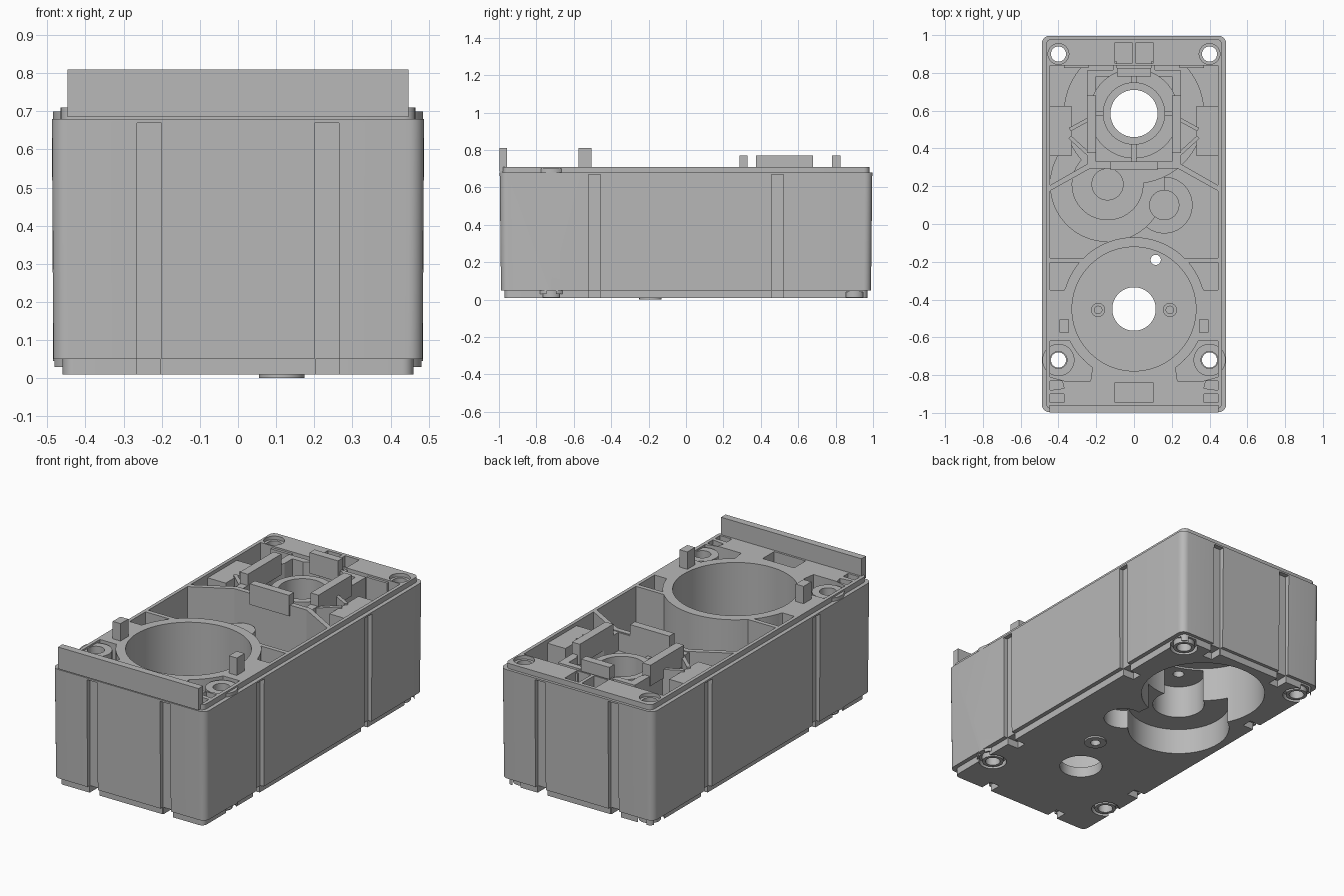
import bpy, bmesh
from math import cos, sin, pi, hypot

old = bpy.data.objects.get("Cube")
if old:
    bpy.data.objects.remove(old, do_unlink=True)

grey = bpy.data.materials.new("plain_grey")
grey.use_nodes = True
COLOR = (0.48, 0.48, 0.48, 1)
grey.diffuse_color = COLOR
grey.node_tree.nodes["Principled BSDF"].inputs["Base Color"].default_value = COLOR


# Solids are tuples: outline, bottom height, top height, scale of the bottom outline
def prism(pts, z0, z1, s=1.0):
    return (pts, z0, z1, s)


def box(x0, x1, y0, y1, z0, z1):
    return prism([(x0, y0), (x1, y0), (x1, y1), (x0, y1)], z0, z1)


def cyl(x, y, r, z0, z1, n=64):
    return prism([(x + r * cos(2 * pi * i / n), y + r * sin(2 * pi * i / n)) for i in range(n)], z0, z1)


def rounded(hx, hy, r, z0, z1, s=1.0, n=6):
    pts = []
    for q, (sx, sy) in enumerate([(1, 1), (-1, 1), (-1, -1), (1, -1)]):
        for i in range(n + 1):
            a = (q + i / n) * pi / 2
            pts.append((sx * (hx - r) + r * cos(a), sy * (hy - r) + r * sin(a)))
    return prism(pts, z0, z1, s)


def wall(x0, y0, x1, y1, t, z0, z1):
    d = hypot(x1 - x0, y1 - y0)
    nx, ny = -(y1 - y0) / d * t / 2, (x1 - x0) / d * t / 2
    return prism([(x0 - nx, y0 - ny), (x1 - nx, y1 - ny), (x1 + nx, y1 + ny), (x0 + nx, y0 + ny)], z0, z1)


def mirror(solids):
    return solids + [([(-x, y) for x, y in reversed(p)], a, b, s) for p, a, b, s in solids]


def build(name, solids):
    bm = bmesh.new()
    for pts, z0, z1, s in solids:
        low = [bm.verts.new((x * s, y * s, z0)) for x, y in pts]
        top = [bm.verts.new((x, y, z1)) for x, y in pts]
        bm.faces.new(low[::-1])
        bm.faces.new(top)
        for i in range(len(pts)):
            j = (i + 1) % len(pts)
            bm.faces.new((low[i], low[j], top[j], top[i]))
    bmesh.ops.recalc_face_normals(bm, faces=bm.faces[:])
    mesh = bpy.data.meshes.new(name)
    bm.to_mesh(mesh)
    bm.free()
    mesh.materials.append(grey)
    ob = bpy.data.objects.new(name, mesh)
    bpy.context.collection.objects.link(ob)
    return ob


def combine(target, op, solids):
    tool = build("helper", solids)
    tool.hide_render = True
    mod = target.modifiers.new("combine", "BOOLEAN")
    mod.operation, mod.solver, mod.use_self, mod.object = op, "EXACT", True, tool
    bpy.context.view_layer.objects.active = target
    bpy.ops.object.modifier_apply(modifier=mod.name)
    bpy.data.objects.remove(tool, do_unlink=True)


TOP, FLOOR, OVER = 0.71, 0.07, 0.9
DRUM_Y, GEAR_Y = -0.45, 0.585

# Housing: tapered block with inset foot and inset top rim
housing = build("housing", [rounded(0.488, 0.996, 0.04, 0.05, 0.68, 0.993)])
combine(housing, "UNION", [rounded(0.46, 0.97, 0.03, 0.01, 0.1)])
combine(housing, "UNION", [rounded(0.465, 0.98, 0.03, 0.6, TOP)])

# Middle chamber, rear chamber
combine(housing, "DIFFERENCE", [
    prism([(-0.445, -0.18), (0.445, -0.18), (0.445, 0.175), (0.23, 0.295), (-0.23, 0.295), (-0.445, 0.175)], FLOOR, OVER),
    prism([(-0.445, 0.205), (-0.235, 0.325), (0.235, 0.325), (0.445, 0.205), (0.445, 0.84), (-0.445, 0.84)], FLOOR, OVER)])

# Side and front corner pockets around the drum
combine(housing, "DIFFERENCE", mirror([
    prism([(0.28, -0.205), (0.445, -0.205), (0.445, -0.35), (0.37, -0.35), (0.33, -0.28)], FLOOR, OVER),
    prism([(0.445, -0.62), (0.445, -0.81), (0.37, -0.83), (0.23, -0.83), (0.22, -0.76), (0.34, -0.62)], 0.25, OVER),
    prism([(0.38, -0.83), (0.445, -0.83), (0.445, -0.88), (0.37, -0.87)], 0.25, OVER),
    box(0.37, 0.445, -0.945, -0.9, 0.25, OVER),
    box(0.01, 0.1, 0.85, 0.96, 0.45, OVER)]) + [box(-0.1, 0.1, -0.945, -0.84, 0.45, OVER)])

# Drum wall, screw bosses, gear covers on the chamber floor
combine(housing, "UNION", [cyl(0, DRUM_Y, 0.38, 0.03, TOP, 96)])
combine(housing, "UNION", mirror([cyl(0.4, -0.72, 0.085, 0.03, 0.7)]))
combine(housing, "UNION", [cyl(-0.14, 0.21, 0.19, 0.03, 0.4),
                           cyl(-0.14, 0.21, 0.085, 0.03, 0.53),
                           cyl(0.16, 0.1, 0.15, 0.03, 0.16),
                           cyl(0.16, 0.1, 0.08, 0.03, 0.22)])
arc_r = 0.305
combine(housing, "UNION", [cyl(-0.14, 0.21, arc_r, 0.03, 0.2)])
combine(housing, "UNION", [cyl(0, GEAR_Y, 0.372, 0.03, 0.4, 96)])

# Square bearing block in the rear chamber
combine(housing, "UNION", [box(-0.245, 0.245, 0.3, 0.815, 0.05, 0.705)])
combine(housing, "DIFFERENCE", [box(-0.2, 0.2, 0.33, 0.78, 0.6, OVER)])
combine(housing, "DIFFERENCE", [cyl(0, GEAR_Y, 0.235, 0.46, OVER)])
combine(housing, "UNION", [cyl(0, GEAR_Y, 0.165, 0.4, 0.66),
                           box(-0.012, 0.012, 0.32, 0.8, 0.4, 0.62),
                           box(-0.22, 0.22, GEAR_Y - 0.012, GEAR_Y + 0.012, 0.4, 0.62)])

# Side shelves, diagonal ribs and rear wall of the bearing chamber
combine(housing, "UNION", mirror([
    box(0.33, 0.455, 0.36, 0.625, 0.05, 0.69),
    wall(0.23, 0.56, 0.34, 0.5, 0.02, 0.05, 0.7),
    wall(0.23, 0.36, 0.34, 0.46, 0.02, 0.05, 0.7),
    box(0.24, 0.37, 0.825, 0.86, 0.05, 0.7),
    box(0.09, 0.11, 0.8, 0.86, 0.05, 0.7)]))

# Drum interior and through holes
combine(housing, "DIFFERENCE", [cyl(0, DRUM_Y, 0.328, FLOOR, OVER, 96)])
combine(housing, "UNION", mirror([cyl(0.19, -0.455, 0.037, 0.05, 0.13, 32)]))
combine(housing, "UNION", [cyl(0.115, -0.19, 0.06, 0.0, 0.05, 48)])
combine(housing, "DIFFERENCE", [cyl(0, DRUM_Y, 0.115, -0.1, OVER),
                                cyl(0, GEAR_Y, 0.125, -0.1, OVER),
                                cyl(0.115, -0.19, 0.027, -0.1, 0.3, 32)]
        + mirror([cyl(0.19, -0.455, 0.02, FLOOR, OVER, 24),
                  cyl(0.4, -0.72, 0.045, -0.1, OVER, 32),
                  cyl(0.4, 0.9, 0.04, -0.1, OVER, 32),
                  cyl(0.4, 0.9, 0.055, 0.69, OVER, 32)]))

# Gear recesses under the floor
combine(housing, "DIFFERENCE", [cyl(0, GEAR_Y, 0.335, -0.1, 0.36, 96),
                                cyl(-0.14, 0.21, 0.275, -0.1, 0.16),
                                cyl(-0.14, 0.21, 0.14, -0.1, 0.35),
                                cyl(-0.14, 0.21, 0.03, -0.1, 0.46, 24),
                                cyl(0.16, 0.1, 0.105, -0.1, 0.12),
                                wall(-0.05, 0.17, 0.16, 0.1, 0.09, -0.1, 0.12)])

# Countersunk rings around the screw holes underneath
combine(housing, "DIFFERENCE", mirror([cyl(0.4, y, 0.075, -0.1, 0.04, 32) for y in (-0.72, 0.9)]))
rings = build("screw_ring", mirror([cyl(0.4, y, 0.058, 0.012, 0.06, 32) for y in (-0.72, 0.9)]))
combine(rings, "DIFFERENCE", mirror([cyl(0.4, y, 0.04, -0.1, 0.2, 32) for y in (-0.72, 0.9)]))

# Vertical grooves outside, with slots in the foot
grooves = []
for y in (-0.49, 0.49):
    grooves += [box(0.462, 0.6, y - 0.032, y + 0.032, -0.1, 0.67),
                box(0.39, 0.6, y - 0.03, y + 0.03, -0.1, 0.05)]
for side in (-1, 1):
    for near, low, high in ((0.968, 0.2, 0.67), (0.9, 0.203, 0.05)):
        ys = sorted((side * near, side * 1.1))
        grooves.append(box(low, 0.265, *ys, -0.1, high))
combine(housing, "DIFFERENCE", mirror(grooves))
combine(housing, "DIFFERENCE", mirror([box(0.44, 0.6, y - 0.025, y + 0.025, -0.1, 0.045) for y in (-0.72, 0.9)]))

# Raised parts on the rim
parts = [housing, rings,
         build("front_flange", [box(-0.447, 0.447, -0.998, -0.957, 0.685, 0.81)]),
         build("locating_posts", mirror([box(0.345, 0.395, -0.575, -0.505, 0.6, 0.81)])),
         build("bearing_side_tabs", mirror([box(0.2, 0.25, 0.375, 0.68, 0.65, 0.77)])),
         build("bearing_front_tab", [box(-0.125, 0.125, 0.285, 0.33, 0.65, 0.77)]),
         build("bearing_rear_tab", [box(-0.09, 0.09, 0.78, 0.825, 0.65, 0.77)])]

bpy.ops.object.select_all(action="DESELECT")
for ob in parts:
    ob.select_set(True)
bpy.context.view_layer.objects.active = housing
bpy.ops.object.shade_smooth_by_angle(angle=0.5)
